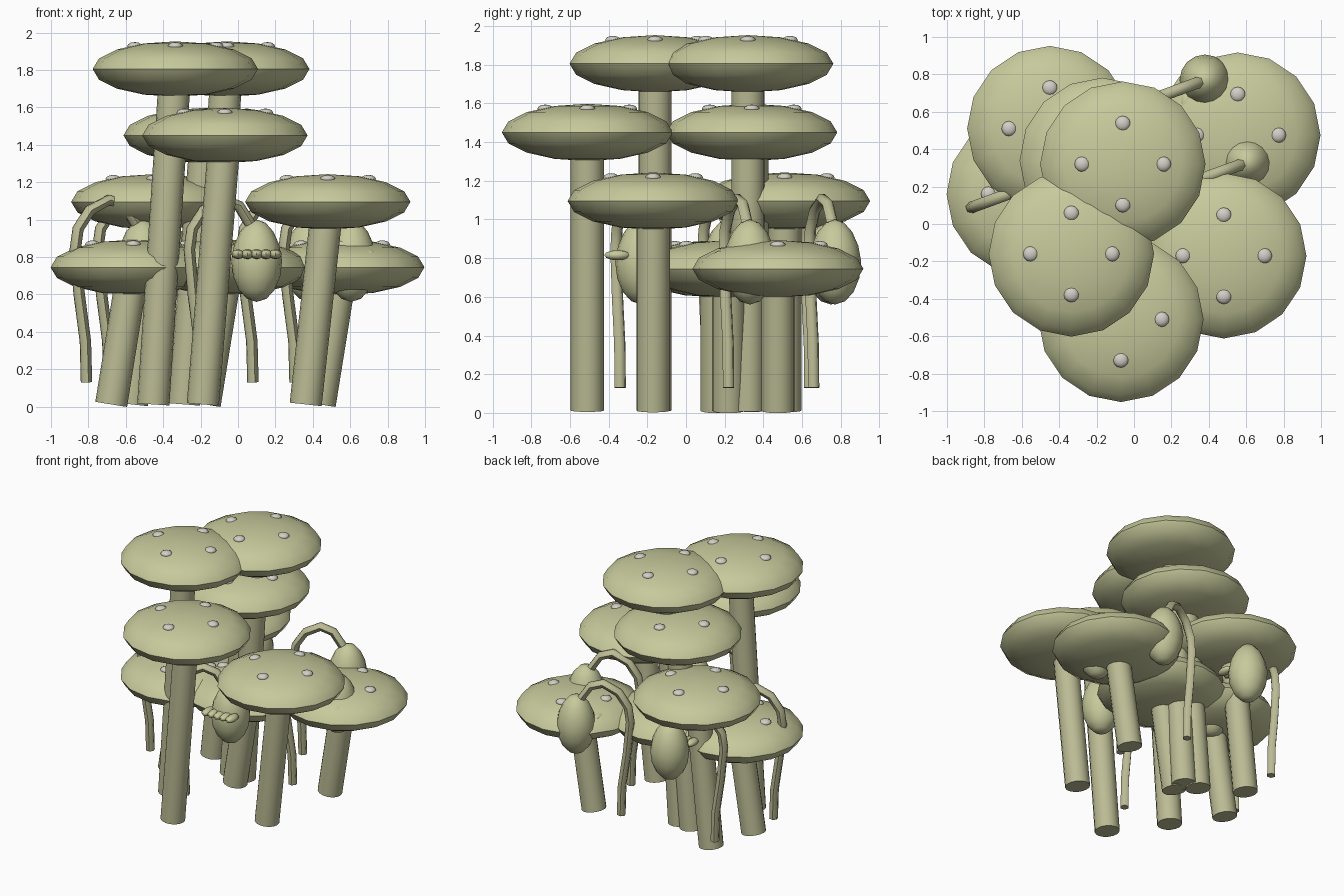
import bpy
from math import pi
from mathutils import Vector

cube = bpy.data.objects.get("Cube")
if cube:
    bpy.data.objects.remove(cube, do_unlink=True)


def material(name, rgb):
    mat = bpy.data.materials.new(name)
    mat.use_nodes = True
    mat.diffuse_color = (*rgb, 1)
    mat.node_tree.nodes["Principled BSDF"].inputs["Base Color"].default_value = (*rgb, 1)
    return mat


GREEN = material("pale olive green", (0.57, 0.59, 0.33))
STEM = material("stem olive", (0.50, 0.50, 0.30))
WHITE = material("off white", (0.64, 0.62, 0.56))


def finish(name, mat, smooth=True):
    obj = bpy.context.object
    obj.name = name
    obj.data.materials.append(mat)
    if smooth:
        bpy.ops.object.shade_smooth_by_angle(angle=pi / 3)
    return obj


def ellipsoid(name, mat, centre, radii, segments=16, rings=8, smooth=True):
    bpy.ops.mesh.primitive_uv_sphere_add(segments=segments, ring_count=rings,
                                         radius=1, location=centre)
    bpy.context.object.scale = radii
    bpy.ops.object.transform_apply(location=False, rotation=False, scale=True)
    return finish(name, mat, smooth)


def mushroom(x, y, z):
    # Leaning stem
    base, top = Vector((x - 0.118, y, 0.012)), Vector((x, y, z))
    axis = top - base
    bpy.ops.mesh.primitive_cylinder_add(vertices=16, radius=0.086, depth=axis.length,
                                        location=(base + top) / 2)
    bpy.context.object.rotation_euler = axis.to_track_quat("Z", "Y").to_euler()
    finish("mushroom_stem", STEM)
    # Lens-shaped cap with four spots
    ellipsoid("mushroom_cap", GREEN, (x, y, z), (0.442, 0.442, 0.148))
    for dx, dy in ((1, 0), (-1, 0), (0, 1), (0, -1)):
        ellipsoid("cap_spot", WHITE, (x + 0.217 * dx, y + 0.217 * dy, z + 0.122),
                  (0.041, 0.041, 0.022), 12, 6)


# Arching stalk: fraction of the way to the pod, height
ARCH = ((0, 0.13), (-0.02, 0.35), (-0.13, 0.6), (-0.2, 0.84), (-0.15, 0.95),
        (0.06, 1.05), (0.4, 1.105), (0.68, 1.075), (0.92, 0.96))


def pod_plant(x, y):
    # Stalk rises behind the pod and bends over it
    curve = bpy.data.curves.new("pod_stalk", "CURVE")
    curve.dimensions = "3D"
    curve.bevel_depth = 0.031
    curve.bevel_resolution = 1
    curve.use_fill_caps = True
    line = curve.splines.new("POLY")
    line.points.add(len(ARCH) - 1)
    for point, (t, z) in zip(line.points, ARCH):
        point.co = (x + 0.3 * (t - 1), y + 0.11 * (t - 1), z, 1)
    stalk = bpy.data.objects.new("pod_stalk", curve)
    bpy.context.collection.objects.link(stalk)
    bpy.ops.object.select_all(action="DESELECT")
    stalk.select_set(True)
    bpy.context.view_layer.objects.active = stalk
    bpy.ops.object.convert(target="MESH")
    finish("pod_stalk", STEM)
    # Egg-shaped pod, slimmer towards the top
    pod = ellipsoid("pod", GREEN, (x, y, 0.78), (0.136, 0.136, 0.22))
    for v in pod.data.vertices:
        slim = 1 - 0.1 * max(0, v.co.z) / 0.22
        v.co.x *= slim
        v.co.y *= slim
    # Row of rounded teeth across the front
    for i in range(5):
        ellipsoid("pod_tooth", GREEN, (x + 0.05 * (i - 2), y - 0.125, 0.815),
                  (0.034, 0.067, 0.026), 8, 6)


# Mushrooms in tiers, lowest first
for place in ((-0.56, 0.16, 0.745), (0.555, 0.475, 0.745), (-0.06, 0.22, 0.745),
              (-0.45, 0.51, 1.095), (0.48, -0.17, 1.095),
              (-0.07, -0.51, 1.45), (-0.17, 0.34, 1.45),
              (-0.335, -0.16, 1.805), (-0.06, 0.32, 1.805)):
    mushroom(*place)

# Drooping pod plants
for place in ((0.38, 0.77), (0.605, 0.33), (0.1, -0.23), (-0.51, 0.22), (-0.39, 0.75)):
    pod_plant(*place)
